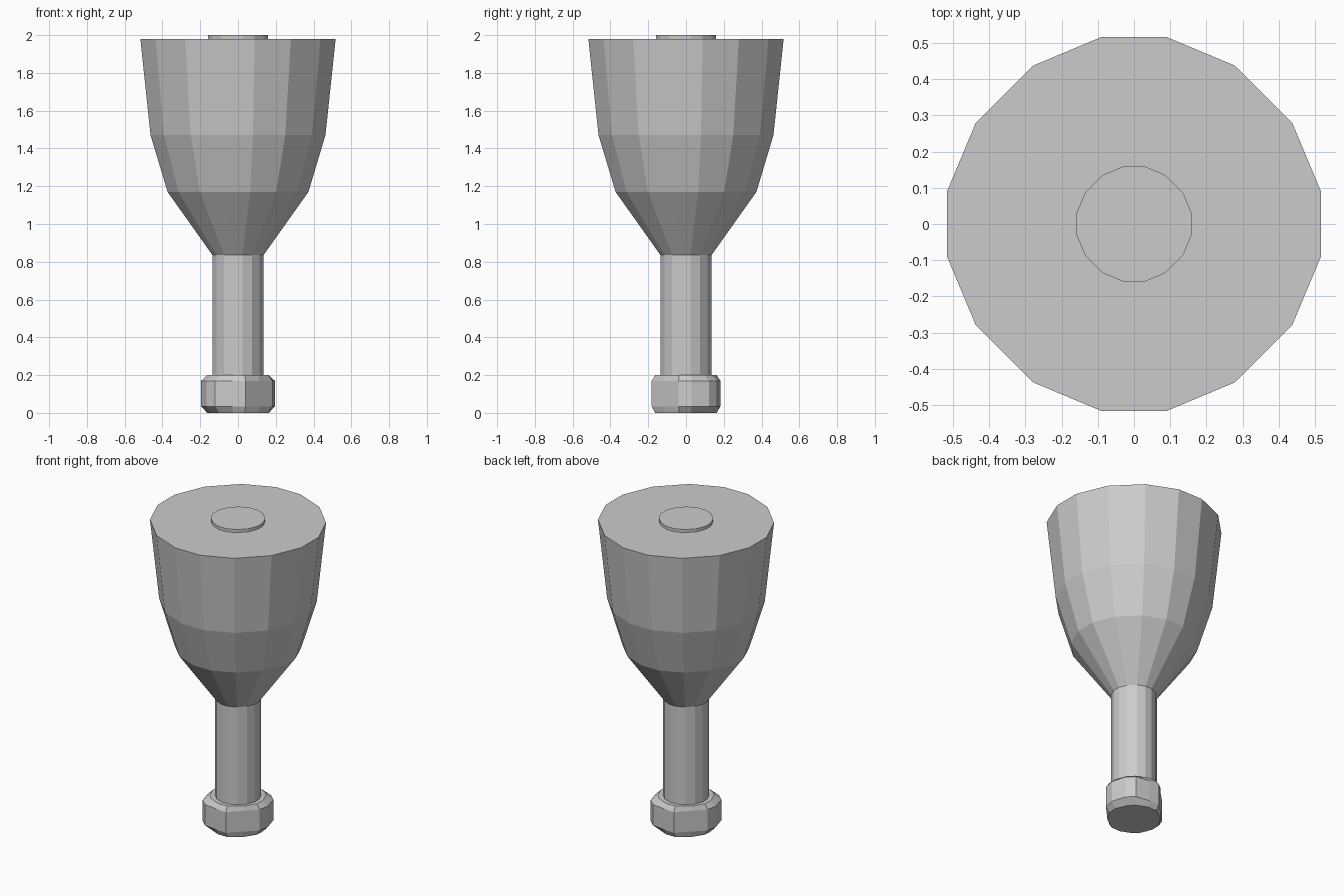
import bpy, bmesh, math

if "Cube" in bpy.data.objects:
    bpy.data.objects.remove(bpy.data.objects["Cube"])

# 16-sided cross-section with slightly uneven corners, unit half-width 1
QUARTER = [(1.0, 0.171), (0.845, 0.541), (0.541, 0.845), (0.171, 1.0)]


def rotated(points, turns):
    """Repeat a run of points around the z axis."""
    out = []
    for i in range(turns):
        a = 2 * math.pi * i / turns
        c, s = math.cos(a), math.sin(a)
        out += [(x * c - y * s, x * s + y * c) for x, y in points]
    return out


def loft(name, rings):
    """Closed solid through a stack of (outline, z) rings."""
    bm = bmesh.new()
    loops = [[bm.verts.new((x, y, z)) for x, y in pts] for pts, z in rings]
    n = len(loops[0])
    for low, high in zip(loops, loops[1:]):
        for i in range(n):
            j = (i + 1) % n
            bm.faces.new((low[i], low[j], high[j], high[i]))
    bm.faces.new(loops[0][::-1])
    bm.faces.new(loops[-1])
    bmesh.ops.recalc_face_normals(bm, faces=bm.faces)
    mesh = bpy.data.meshes.new(name)
    bm.to_mesh(mesh)
    bm.free()
    obj = bpy.data.objects.new(name, mesh)
    bpy.context.collection.objects.link(obj)
    return obj


ROUND = rotated(QUARTER, 4)


def turned(name, profile):
    return loft(name, [([(x * r, y * r) for x, y in ROUND], z) for r, z in profile])


# Stem flaring into the cup-shaped body
turned("flared_body", [(0.135, 0.19), (0.135, 0.835), (0.373, 1.17),
                       (0.463, 1.47), (0.517, 1.98)])

# Low disc on the flat top
turned("top_disc", [(0.16, 1.97), (0.16, 2.0)])

# Foot collar: round with two opposite flats on the diagonal
half = [(0.04, -0.182), (0.112, -0.11), (0.182, -0.04), (0.195, 0.03),
        (0.168, 0.122), (0.122, 0.165), (0.03, 0.178)]
collar = rotated(half, 2)


def clamped(points, limit):
    """Pull corners in to a circle, leaving the flats upright."""
    out = []
    for x, y in points:
        k = min(1.0, limit / math.hypot(x, y))
        out.append((x * k, y * k))
    return out


rim = clamped(collar, 0.165)
loft("foot_collar", [(rim, 0.0), (collar, 0.035), (collar, 0.17), (rim, 0.2)])
